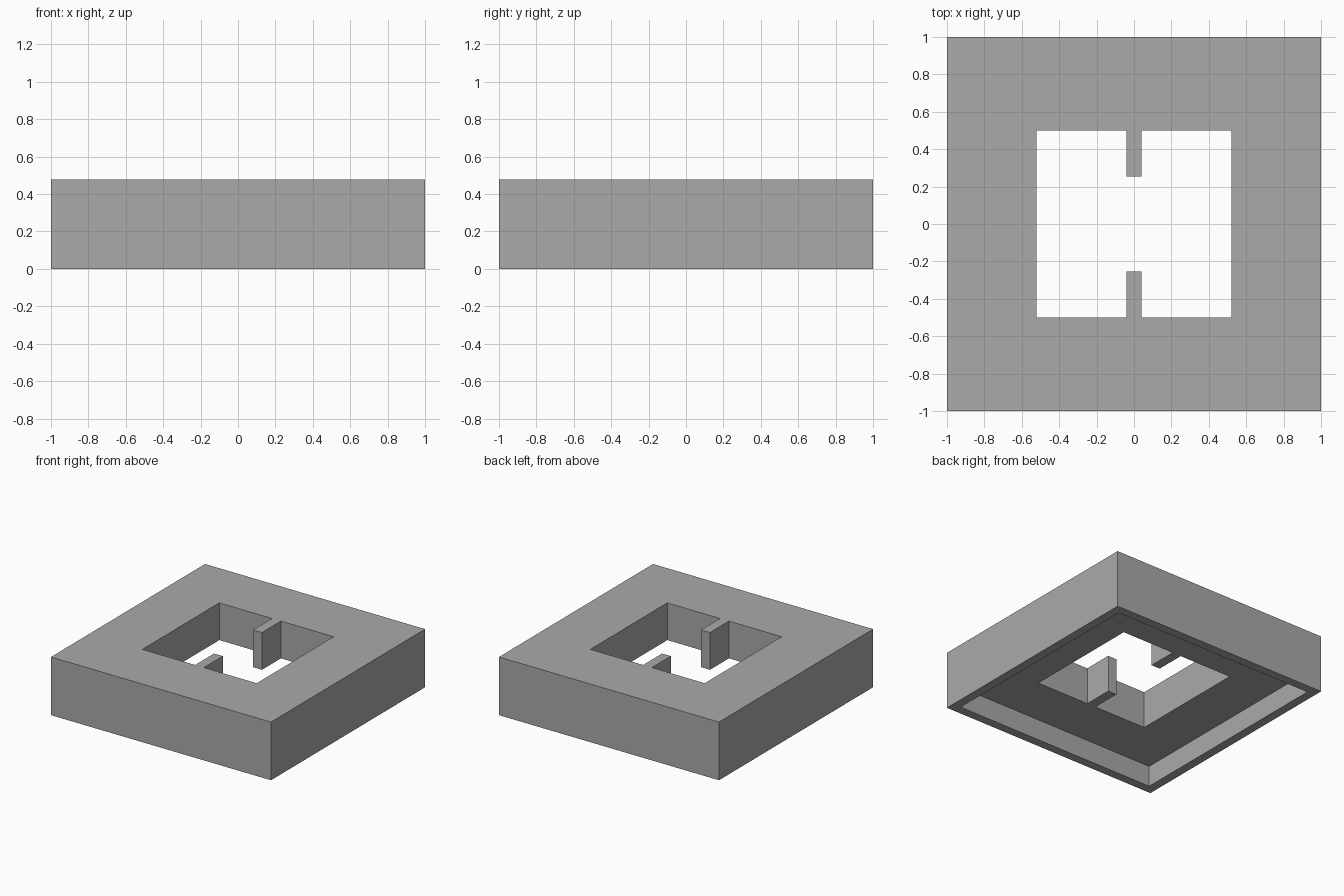
import bpy, bmesh

if "Cube" in bpy.data.objects:
    bpy.data.objects.remove(bpy.data.objects["Cube"])

H = 0.478        # overall height
RECESS = 0.172   # depth of the hollow underneath
RIM = 0.074      # rim thickness around the hollow

grey = bpy.data.materials.new("grey")
grey.diffuse_color = (0.4, 0.4, 0.4, 1)
grey.use_nodes = True
grey.node_tree.nodes["Principled BSDF"].inputs["Base Color"].default_value = grey.diffuse_color


def prism(name, outline, z0, z1):
    """Extrude a flat outline between two heights."""
    bm = bmesh.new()
    face = bm.faces.new([bm.verts.new((x, y, z0)) for x, y in outline])
    top = bmesh.ops.extrude_face_region(bm, geom=[face])["geom"]
    bmesh.ops.translate(bm, vec=(0, 0, z1 - z0),
                        verts=[v for v in top if isinstance(v, bmesh.types.BMVert)])
    bmesh.ops.recalc_face_normals(bm, faces=bm.faces)
    mesh = bpy.data.meshes.new(name)
    bm.to_mesh(mesh)
    bm.free()
    mesh.materials.append(grey)
    obj = bpy.data.objects.new(name, mesh)
    bpy.context.collection.objects.link(obj)
    return obj


def square(r):
    return [(-r, -r), (r, -r), (r, r), (-r, r)]


# Square block
block = prism("block", square(1), 0, H)

# Hollow under the block, leaving a thin rim
recess = prism("recess_cutter", square(1 - RIM), -0.2, RECESS)

# Window opening with a fin projecting from front and back
half = [(0.52, -0.5), (0.52, 0.5), (0.04, 0.5), (0.04, 0.254), (-0.04, 0.254), (-0.04, 0.5)]
opening = prism("opening_cutter", half + [(-x, -y) for x, y in half], -0.1, H + 0.2)

for cutter in (recess, opening):
    cutter.hide_render = True
    cutter.hide_set(True)
    mod = block.modifiers.new(cutter.name, "BOOLEAN")
    mod.operation = "DIFFERENCE"
    mod.solver = "EXACT"
    mod.object = cutter
